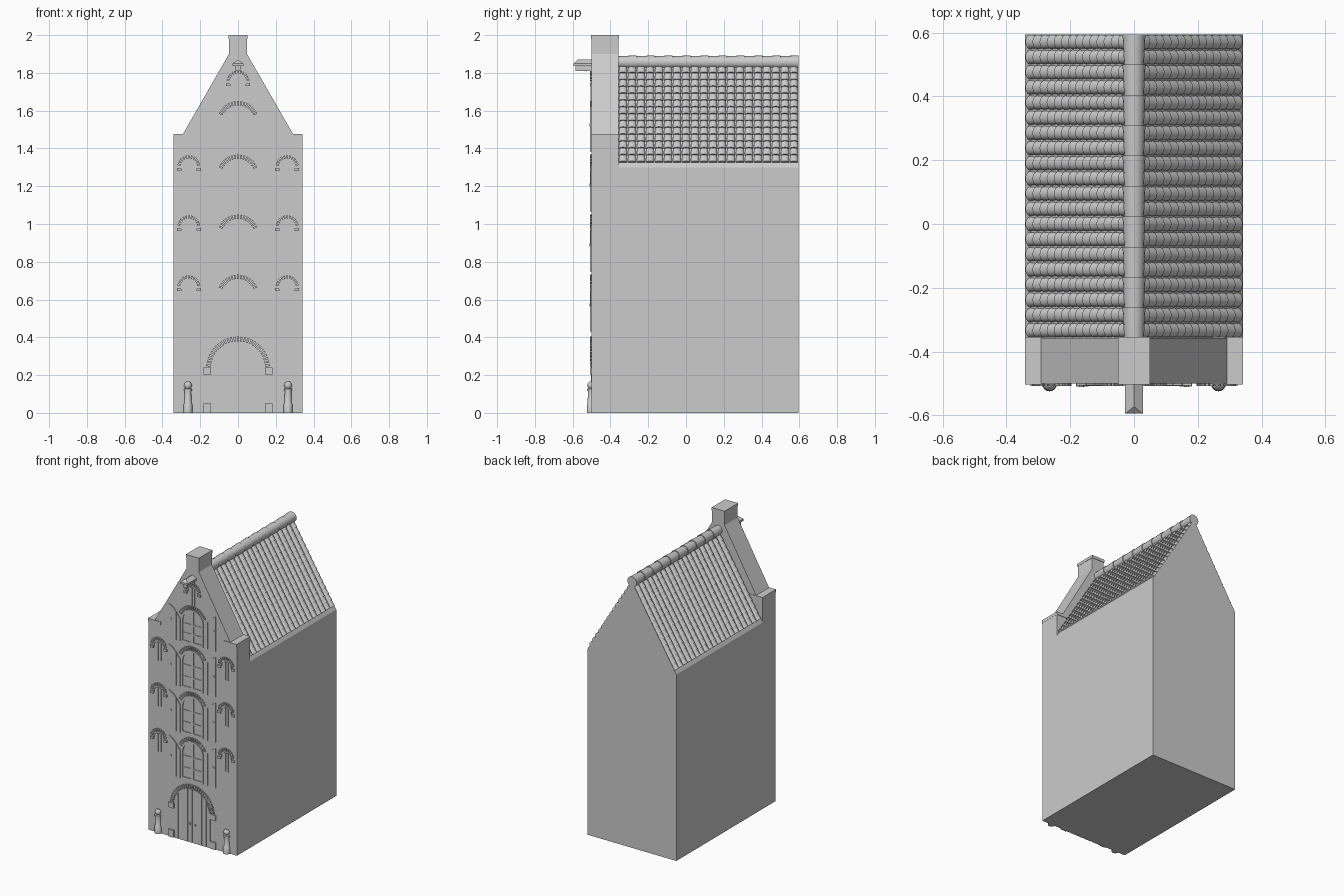
import bpy, bmesh
from math import pi, sin, cos, atan2, radians
from mathutils import Vector

if "Cube" in bpy.data.objects:
    bpy.data.objects.remove(bpy.data.objects["Cube"])

FRONT = -0.5          # y of the facade face
FLOOR = 0.318         # storey height


def finish(bm, name, smooth=False):
    bmesh.ops.recalc_face_normals(bm, faces=bm.faces)
    me = bpy.data.meshes.new(name)
    bm.to_mesh(me)
    bm.free()
    ob = bpy.data.objects.new(name, me)
    bpy.context.collection.objects.link(ob)
    if smooth:
        bpy.ops.object.select_all(action='DESELECT')
        ob.select_set(True)
        bpy.context.view_layer.objects.active = ob
        bpy.ops.object.shade_smooth_by_angle(angle=radians(40))
    return ob


def loft(bm, a, b):
    """Closed solid between two matching loops of points."""
    va, vb = [bm.verts.new(p) for p in a], [bm.verts.new(p) for p in b]
    bm.faces.new(va)
    bm.faces.new(vb[::-1])
    n = len(a)
    for i in range(n):
        j = (i + 1) % n
        bm.faces.new((va[i], vb[i], vb[j], va[j]))


def prism(bm, pts, y0, y1):
    loft(bm, [(x, y0, z) for x, z in pts], [(x, y1, z) for x, z in pts])


def box(bm, x0, x1, y0, y1, z0, z1):
    x0, x1 = sorted((x0, x1))
    prism(bm, [(x0, z0), (x1, z0), (x1, z1), (x0, z1)], y0, y1)


def relief(bm, pts, t):
    prism(bm, pts, FRONT - t, FRONT + 0.01)


def slab(bm, x0, x1, z0, z1, t):
    box(bm, x0, x1, FRONT - t, FRONT + 0.01, z0, z1)


def arch(cx, base, spring, r, n=16):
    return ([(cx + r, base)] + [(cx + r * cos(pi * i / n), spring + r * sin(pi * i / n))
            for i in range(n + 1)] + [(cx - r, base)])


def arch_band(bm, cx, base, spring, r0, r1, t):
    relief(bm, arch(cx, base, spring, r1) + arch(cx, base, spring, r0)[::-1], t)


def voussoirs(bm, cx, cz, r0, r1, a0, count, t):
    """Ring of separate arch bricks from angle a0 to pi - a0."""
    step = (pi - 2 * a0) / count
    for i in range(count):
        a, b = a0 + step * (i + 0.2), a0 + step * (i + 0.8)
        relief(bm, [(cx + r * cos(w), cz + r * sin(w))
                    for r, w in ((r0, a), (r1, a), (r1, b), (r0, b))], t)


def knob(bm, x, z, r):
    n = 8
    relief(bm, [(x + r * cos(2 * pi * i / n), z + r * sin(2 * pi * i / n)) for i in range(n)], 0.011)


# house body with steep gabled top
EAVE, RIDGE, HALF = 1.30, 1.855, 0.342
bm = bmesh.new()
prism(bm, [(-HALF, 0), (HALF, 0), (HALF, EAVE), (0, RIDGE), (-HALF, EAVE)], -0.4, 0.595)
finish(bm, "house_body")

# facade with spout-shaped gable
right = [(HALF, 0), (HALF, 1.475), (0.292, 1.475), (0.048, 1.9), (0.048, 2.0)]
bm = bmesh.new()
prism(bm, right + [(-x, z) for x, z in right[::-1]], FRONT, -0.357)
finish(bm, "facade")

# coping stones on shoulders and top
bm = bmesh.new()
box(bm, -0.05, 0.05, FRONT - 0.003, -0.354, 1.98, 2.0)
for s in (-1, 1):
    box(bm, s * 0.245, s * 0.3425, FRONT - 0.004, -0.354, 1.455, 1.476)
finish(bm, "coping_stones")

# roof tiles: tapered half barrels in overlapping courses
ang = atan2(RIDGE - EAVE, HALF)
bm = bmesh.new()
for s in (-1, 1):
    up = Vector((-s * cos(ang), 0, sin(ang)))
    out = Vector((s * sin(ang), 0, cos(ang)))
    for row in range(20):
        y = -0.357 + 0.0476 * (row + 0.5)
        for course in range(14):
            d = 0.03 + 0.0425 * course
            ends = []
            for dist, r, h in ((d, 0.0228, 0.02), (d + 0.046, 0.0195, 0.011)):
                c = Vector((s * HALF, y, EAVE)) + up * dist - out * 0.003
                ends.append([c + Vector((0, r * cos(pi * i / 8), 0)) + out * h * sin(pi * i / 8)
                             for i in range(9)])
            loft(bm, *ends)
finish(bm, "roof_tiles", True)

# ridge tiles
bm = bmesh.new()
for k in range(10):
    y = -0.357 + 0.0952 * k
    ends = [[(r * cos(2 * pi * i / 16), yy, 1.857 + r * sin(2 * pi * i / 16)) for i in range(16)]
            for yy, r in ((y, 0.031), (y + 0.0952, 0.036))]
    loft(bm, *ends)
finish(bm, "ridge_tiles", True)

# central arched windows with brick arches and open shutters
frames, bricks, shutters = bmesh.new(), bmesh.new(), bmesh.new()
for k in range(4):
    zb = 0.43 + FLOOR * k
    sp = zb + (0.19 if k < 3 else 0.155)
    arch_band(frames, 0, zb, sp, 0.073, 0.085, 0.006)
    slab(frames, -0.074, 0.074, zb, zb + 0.014, 0.005)
    slab(frames, -0.009, 0.009, zb, sp + 0.074, 0.005)
    for f in (0.42, 0.85):
        z = zb + (sp - zb) * f
        slab(frames, -0.074, 0.074, z - 0.005, z + 0.005, 0.004)
    voussoirs(bricks, 0, sp, 0.089, 0.112, radians(22), 15, 0.008)
    for s in (-1, 1):
        for p in range(3):
            x0, x1 = 0.092 + 0.03 * p, 0.12 + 0.03 * p
            t0, t1 = (sp + d for d in ((0.0, 0.035), (0.04, 0.068), (0.07, 0.085))[p])
            relief(shutters, [(s * x0, zb), (s * x1, zb), (s * x1, t1), (s * x0, t0)], 0.007)
        knob(shutters, s * 0.165, zb + 0.14, 0.008)
finish(frames, "window_frames")
finish(bricks, "window_brick_arches")
finish(shutters, "shutters")

# small windows: three storeys each side plus one in the gable
bm, bricks = bmesh.new(), bmesh.new()
spots = [(s * 0.26, 0.667 + FLOOR * k) for s in (-1, 1) for k in range(3)] + [(0, 1.752)]
for cx, cz in spots:
    arch_band(bm, cx, cz - 0.01, cz, 0.034, 0.042, 0.006)
    for s in (-1, 1):
        slab(bm, cx + s * 0.003, cx + s * 0.018, cz - 0.1, cz + 0.028, 0.005)
        slab(bricks, cx + s * 0.04, cx + s * 0.064, cz - 0.022, cz - 0.006, 0.008)
    voussoirs(bricks, cx, cz, 0.045, 0.061, radians(5), 11, 0.008)
finish(bm, "small_windows")
finish(bricks, "small_window_bricks")

# arched double door made of planks
bm = bmesh.new()
SP, R = 0.235, 0.138
for p in range(-4, 4):
    x0, x1 = max(p * 0.036 + 0.0015, -R), min((p + 1) * 0.036 - 0.0015, R)
    top = [SP + max(R * R - x * x, 0) ** 0.5 for x in (x0, x1)]
    relief(bm, [(x0, 0), (x1, 0), (x1, top[1]), (x0, top[0])], 0.004)
for s in (-1, 1):
    knob(bm, s * 0.02, 0.13, 0.009)
finish(bm, "door")

# door surround
bm = bmesh.new()
voussoirs(bm, 0, SP, 0.144, 0.169, radians(3), 27, 0.008)
for s in (-1, 1):
    slab(bm, s * 0.142, s * 0.182, 0.203, 0.24, 0.009)
    slab(bm, s * 0.142, s * 0.182, 0, 0.05, 0.009)
finish(bm, "door_surround")

# hoisting beam with small hipped cover
bm = bmesh.new()
box(bm, -0.014, 0.014, -0.585, FRONT + 0.02, 1.81, 1.84)
box(bm, -0.028, 0.028, -0.595, FRONT + 0.02, 1.836, 1.85)
loft(bm, [(-0.028, -0.595, 1.85), (0.028, -0.595, 1.85), (0, -0.573, 1.87)],
     [(-0.028, FRONT + 0.02, 1.85), (0.028, FRONT + 0.02, 1.85), (0, FRONT + 0.02, 1.87)])
finish(bm, "hoisting_beam")

# bollards: lathe profile (radius, height) with ball top
profile = [(0.023, 0), (0.023, 0.045), (0.019, 0.05), (0.017, 0.115), (0.022, 0.117), (0.022, 0.127),
           (0.014, 0.13), (0.019, 0.138), (0.021, 0.147), (0.017, 0.158), (0.009, 0.165)]
for s, side in ((-1, "left"), (1, "right")):
    bm = bmesh.new()
    rings = [[bm.verts.new((s * 0.265 + r * cos(2 * pi * i / 16), FRONT - 0.002 + r * sin(2 * pi * i / 16), z))
              for i in range(16)] for r, z in profile]
    for a, b in zip(rings, rings[1:]):
        for i in range(16):
            j = (i + 1) % 16
            bm.faces.new((a[i], a[j], b[j], b[i]))
    bm.faces.new(rings[0])
    bm.faces.new(rings[-1])
    finish(bm, "bollard_" + side, True)
